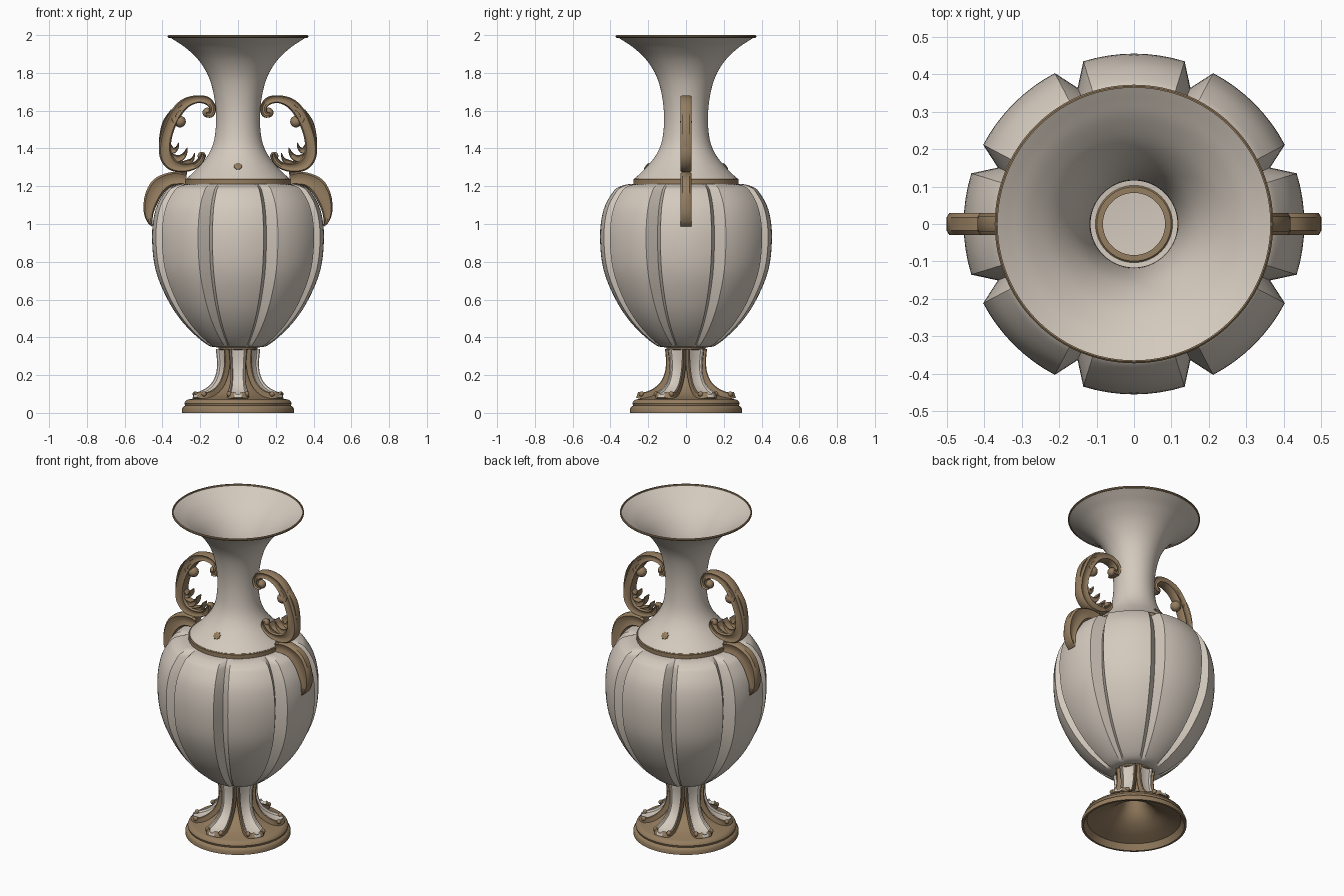
import bpy, bmesh, math
from mathutils import Vector, Matrix

if "Cube" in bpy.data.objects:
    bpy.data.objects.remove(bpy.data.objects["Cube"])


def material(name, rgb):
    m = bpy.data.materials.new(name)
    m.diffuse_color = (*rgb, 1)
    m.use_nodes = True
    m.node_tree.nodes["Principled BSDF"].inputs["Base Color"].default_value = m.diffuse_color
    return m


CREAM = material("cream_ceramic", (0.66, 0.59, 0.515))
BROWN = material("antique_bronze", (0.30, 0.205, 0.115))


def spline(pts, n=5):
    """Catmull-Rom through the points, any dimension."""
    pts = [Vector(p) for p in pts]
    out = []
    for i in range(len(pts) - 1):
        a, b = pts[i], pts[i + 1]
        p = pts[i - 1] if i else a * 2 - b
        q = pts[i + 2] if i + 2 < len(pts) else b * 2 - a
        for k in range(n):
            t = k / n
            out.append(0.5 * (2 * a + (b - p) * t + (2 * p - 5 * a + 4 * b - q) * t * t
                              + (3 * a - p - 3 * b + q) * t ** 3))
    return out + [pts[-1]]


def finish(name, bm, mats, angle=35):
    bmesh.ops.recalc_face_normals(bm, faces=bm.faces)
    me = bpy.data.meshes.new(name)
    bm.to_mesh(me)
    bm.free()
    for m in mats:
        me.materials.append(m)
    ob = bpy.data.objects.new(name, me)
    bpy.context.collection.objects.link(ob)
    bpy.ops.object.select_all(action='DESELECT')
    ob.select_set(True)
    bpy.context.view_layer.objects.active = ob
    bpy.ops.object.shade_smooth_by_angle(angle=math.radians(angle))
    return ob


def loft(bm, rings, caps=(False, False), rule=None, loop=False):
    """Skin closed rings of points; rule(j) gives the material index per strip."""
    vs = [[bm.verts.new(p) for p in r] for r in rings]
    n = len(vs[0])
    if loop:
        vs.append(vs[0])
    for a, b in zip(vs, vs[1:]):
        for j in range(n):
            k = (j + 1) % n
            f = bm.faces.new((a[j], a[k], b[k], b[j]))
            f.material_index = rule(j) if rule else 0
    for cap, ring in zip(caps, (vs[0], vs[-1])):
        if cap:
            bm.faces.new(ring)


def lathe(name, profile, mat, caps=(False, False), loop=False, n=96, angle=35):
    bm = bmesh.new()
    rings = [[(p[0] * math.cos(2 * math.pi * i / n), p[0] * math.sin(2 * math.pi * i / n), p[1])
              for i in range(n)] for p in profile]
    loft(bm, rings, caps, loop=loop)
    return finish(name, bm, [mat], angle)


# Trumpet neck
lathe("neck", spline([(.368, 1.993), (.335, 1.972), (.28, 1.935), (.215, 1.875), (.165, 1.80),
                      (.136, 1.72), (.119, 1.62), (.117, 1.52), (.13, 1.43), (.162, 1.36),
                      (.215, 1.295), (.272, 1.24)]), CREAM)
# Bronze rings at the mouth, shoulder and stem top
for name, r, z0, z1, w in (("rim_band", .372, 1.986, 2.0, .008),
                           ("shoulder_band", .279, 1.208, 1.24, .02),
                           ("stem_collar", .103, .333, .352, .02)):
    b = .004
    lathe(name, [(r - w, z0), (r - b, z0), (r, z0 + b), (r, z1 - b), (r - b, z1), (r - w, z1)],
          BROWN, loop=True)

# Lobed body: eight panels with V grooves between them
prof = spline([(.262, 1.212), (.31, 1.21), (.35, 1.198), (.385, 1.172), (.435, 1.08), (.455, .94),
               (.437, .76), (.37, .595), (.28, .465), (.165, .362), (.095, .345)])
rings = []
for r, z in prof:
    depth = .135 * min(1, max(0, (r - .25) / .08)) if z > 1.15 else .135 * min(1, max(0, (r - .09) / .1))
    ring = []
    for lobe in range(8):
        for a in (-22.5, -17.3, -13, -8.6, -4.3, 0, 4.3, 8.6, 13, 17.3):
            rr = r * (1 - depth) if a == -22.5 else r
            t = math.radians(lobe * 45 + a)
            ring.append((rr * math.cos(t), rr * math.sin(t), z))
    rings.append(ring)
bm = bmesh.new()
loft(bm, rings, (False, True))
finish("lobed_body", bm, [CREAM], 30)

# Stepped foot with hollow underside, rising to the stem core
lathe("foot_base", spline([(.095, .34), (.078, .3), (.074, .22), (.09, .16), (.13, .12),
                           (.18, .092), (.235, .077), (.268, .07)], 3)
      + [(.28, .06), (.284, .05), (.28, .038), (.29, .032), (.296, .022), (.296, 0), (.284, 0),
         (.265, .035), (.2, .055), (.13, .085), (.075, .14), (.05, .22), (.01, .28)],
      BROWN, caps=(False, True))

# Six stem petals: cream channel with bronze edges
section = [(-1, -.02), (-1, .008), (-.9, .012), (-.78, .01), (-.68, 0), (-.3, -.003), (.3, -.003),
           (.68, 0), (.78, .01), (.9, .012), (1, .008), (1, -.02)]
path = spline([(.099, .338, .048), (.094, .27, .043), (.101, .21, .04), (.125, .157, .042),
               (.165, .12, .05), (.21, .1, .057), (.243, .096, .046), (.257, .1, .018)], 4)
bm = bmesh.new()
for k in range(6):
    turn = Matrix.Rotation(math.radians(60 * k - 90), 3, 'Z')
    rings = []
    for i, p in enumerate(path):
        d = path[min(i + 1, len(path) - 1)] - path[max(i - 1, 0)]
        nrm = Vector((-d.y, d.x)).normalized()
        rings.append([turn @ Vector((p.x + nrm.x * n, u * p.z, p.y + nrm.y * n)) for u, n in section])
    loft(bm, rings, (True, True), lambda j: 0 if 2 <= j <= 8 else 1)
    # small bronze curls beside each foot
    for s in (-1, 1):
        pos = turn @ Vector((.235, s * .046, .1))
        res = bmesh.ops.create_uvsphere(bm, u_segments=12, v_segments=8, radius=.014,
                                        matrix=Matrix.Translation(pos))
        for f in {f for v in res["verts"] for f in v.link_faces}:
            f.material_index = 1
finish("stem_petals", bm, [CREAM, BROWN])

# Scroll handles: fluted ribbons given as (x, z, half width), plus half depth in y
upper = [
    (.03, [(.168, 1.578, .014), (.143, 1.583, .018), (.135, 1.618, .018), (.165, 1.653, .021),
           (.22, 1.66, .021), (.28, 1.638, .027), (.325, 1.59, .03), (.36, 1.52, .029),
           (.383, 1.44, .03), (.383, 1.365, .033), (.35, 1.315, .031), (.29, 1.298, .024),
           (.23, 1.31, .019), (.195, 1.342, .017), (.188, 1.372, .008)]),
    (.024, [(.29, 1.625, .012), (.335, 1.585, .014), (.338, 1.55, .014), (.312, 1.53, .012)]),
    (.022, [(.37, 1.36, .02), (.32, 1.345, .02), (.285, 1.365, .013), (.268, 1.405, .002)]),
    (.022, [(.385, 1.43, .02), (.35, 1.39, .018), (.325, 1.4, .01), (.315, 1.43, .002)]),
    (.022, [(.32, 1.305, .02), (.265, 1.325, .016), (.24, 1.345, .009), (.23, 1.375, .002)]),
    (.02, [(.345, 1.6, .012), (.385, 1.54, .013), (.405, 1.46, .012), (.413, 1.38, .004)]),
]
lower = [
    (.03, [(.275, 1.235, .03), (.32, 1.24, .036), (.37, 1.232, .038), (.42, 1.2, .044),
           (.455, 1.14, .04), (.472, 1.07, .028), (.468, 1.02, .016), (.455, .988, .003)]),
    (.024, [(.29, 1.255, .015), (.285, 1.275, .014), (.3, 1.28, .008)]),
]
flute = [(1, -.6), (1, .6), (.75, 1), (.3, .75), (-.3, .75), (-.75, 1), (-1, .6), (-1, -.6),
         (-.75, -1), (-.3, -.75), (.3, -.75), (.75, -1)]


def handle(name, ribbons, side, balls=()):
    bm = bmesh.new()
    for depth, pts in ribbons:
        line = spline(pts, 6)
        rings = []
        for i, p in enumerate(line):
            d = line[min(i + 1, len(line) - 1)] - line[max(i - 1, 0)]
            nrm = Vector((-d.y, d.x)).normalized()
            rings.append([(side * (p.x + nrm.x * s * p.z), y * depth, p.y + nrm.y * s * p.z)
                          for s, y in flute])
        loft(bm, rings, (True, True))
    for x, z, r in balls:
        bmesh.ops.create_uvsphere(bm, u_segments=16, v_segments=10, radius=r,
                                  matrix=Matrix.Translation((side * x, 0, z)))
    finish(name, bm, [BROWN], 40)


for side, label in ((-1, "left"), (1, "right")):
    handle(label + "_handle_scroll", upper, side,
           [(.307, 1.542, .031), (.162, 1.59, .026), (.192, 1.36, .022)])
    handle(label + "_handle_leaf", lower, side)

# Small rosettes on the front and back of the neck
for s, label in ((-1, "front"), (1, "back")):
    bm = bmesh.new()
    m = Matrix.Translation((0, s * .207, 1.305)) @ Matrix.Rotation(-s * math.radians(50), 4, 'X')
    rings = [[m @ Vector((r * math.cos(i * math.pi / 8), r * math.sin(i * math.pi / 8), h))
              for i in range(16) for r in [rad * (1 if i % 2 else .8)]]
             for rad, h in ((.024, -.006), (.024, .003), (.012, .007))]
    loft(bm, rings, (True, True))
    finish(label + "_rosette", bm, [BROWN])
